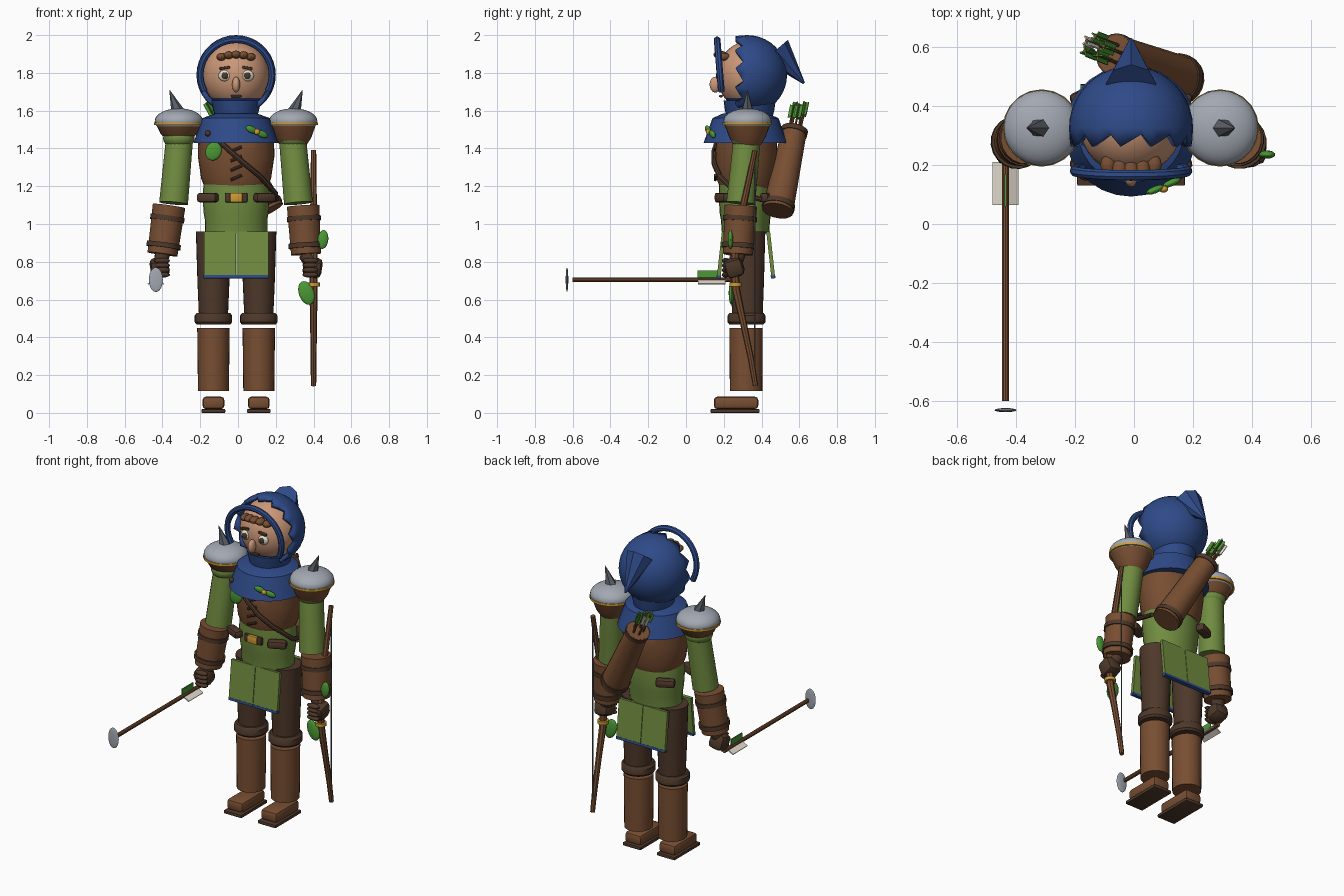
import bpy, bmesh, math
from mathutils import Vector, Matrix, Euler

if "Cube" in bpy.data.objects:
    bpy.data.objects.remove(bpy.data.objects["Cube"], do_unlink=True)

CX, CY = -0.01, 0.32          # body axis
made = []


def material(name, r, g, b):
    lin = [((c / 255 + 0.055) / 1.055) ** 2.4 for c in (r, g, b)] + [1]
    m = bpy.data.materials.new(name)
    m.use_nodes = True
    m.diffuse_color = lin
    m.node_tree.nodes["Principled BSDF"].inputs["Base Color"].default_value = lin
    return m


BLUE = material("blue cloth", 46, 74, 136)
SKIN = material("skin", 204, 152, 120)
LEATHER = material("brown leather", 120, 78, 50)
DARK = material("dark leather", 78, 56, 42)
GREEN = material("green cloth", 112, 140, 64)
LEAF = material("leaf green", 74, 152, 52)
METAL = material("pale metal", 162, 168, 178)
STEEL = material("dark steel", 92, 96, 104)
GOLD = material("gold", 208, 156, 52)
CREAM = material("cream", 228, 222, 208)


def finish(name, bm, *mats):
    bmesh.ops.recalc_face_normals(bm, faces=bm.faces)
    me = bpy.data.meshes.new(name)
    bm.to_mesh(me)
    bm.free()
    for m in mats:
        me.materials.append(m)
    ob = bpy.data.objects.new(name, me)
    bpy.context.collection.objects.link(ob)
    made.append(ob)
    return ob


def ball(name, mat, loc, size, rot=(0, 0, 0), seg=20):
    bm = bmesh.new()
    mx = Matrix.LocRotScale(Vector(loc), Euler(rot), Vector(size))
    bmesh.ops.create_uvsphere(bm, u_segments=seg, v_segments=seg // 2 + 2, radius=1, matrix=mx)
    return finish(name, bm, mat)


def box(name, mat, loc, size, rot=(0, 0, 0), bevel=0.0):
    bm = bmesh.new()
    bmesh.ops.create_cube(bm, size=1, matrix=Matrix.Diagonal((*size, 1)))
    if bevel:
        bmesh.ops.bevel(bm, geom=bm.edges[:], offset=bevel, segments=2, affect='EDGES', profile=0.5)
    bm.transform(Matrix.LocRotScale(Vector(loc), Euler(rot), None))
    return finish(name, bm, mat)


def rod(name, mat, a, b, r0, r1=None, seg=20):
    a, b = Vector(a), Vector(b)
    d = b - a
    bm = bmesh.new()
    mx = Matrix.LocRotScale((a + b) / 2, d.to_track_quat('Z', 'Y'), None)
    bmesh.ops.create_cone(bm, cap_ends=True, segments=seg, radius1=r0,
                          radius2=r0 if r1 is None else r1, depth=d.length, matrix=mx)
    return finish(name, bm, mat)


def band(name, mat, a, b, t, r, half):
    """Short ring around the axis a-b at fraction t."""
    a, b = Vector(a), Vector(b)
    c, d = a.lerp(b, t), (b - a).normalized() * half
    rod(name, mat, c - d, c + d, r)


def loft(name, mat, x, y, rings, seg=28):
    """Stack of ellipses (z, rx, ry), capped."""
    bm = bmesh.new()
    loops = []
    for z, rx, ry in rings:
        angles = [2 * math.pi * i / seg for i in range(seg)]
        loops.append([bm.verts.new((x + rx * math.cos(t), y + ry * math.sin(t), z)) for t in angles])
    for lo, hi in zip(loops, loops[1:]):
        for i in range(seg):
            j = (i + 1) % seg
            bm.faces.new((lo[i], lo[j], hi[j], hi[i]))
    bm.faces.new(loops[0])
    bm.faces.new(loops[-1])
    return finish(name, bm, mat)


def tube(name, mat, pts, r, radii=None):
    cu = bpy.data.curves.new(name, 'CURVE')
    cu.dimensions, cu.bevel_depth, cu.bevel_resolution, cu.use_fill_caps = '3D', r, 2, True
    sp = cu.splines.new('POLY')
    sp.points.add(len(pts) - 1)
    for i, p in enumerate(pts):
        sp.points[i].co = (*p, 1)
        sp.points[i].radius = radii[i] if radii else 1
    tmp = bpy.data.objects.new(name + "_path", cu)
    bm = bmesh.new()
    me = bpy.data.meshes.new_from_object(tmp)
    bm.from_mesh(me)
    bpy.data.objects.remove(tmp)
    bpy.data.meshes.remove(me)
    return finish(name, bm, mat)


# Head with the cloth-covered chin
head = ball("head", SKIN, (CX, 0.337, 1.785), (0.175, 0.172, 0.185), seg=32)
head.data.materials.append(BLUE)
for f in head.data.polygons:
    f.material_index = int(f.center.z < 1.655)
loft("chin_wrap", BLUE, CX, 0.337, [(1.56, 0.11, 0.12), (1.6, 0.12, 0.13), (1.655, 0.135, 0.138)])

# Hood: open shell with a ragged front edge
bm = bmesh.new()
bmesh.ops.create_uvsphere(bm, u_segments=36, v_segments=20, radius=0.21,
                          matrix=Matrix.Rotation(math.pi / 2, 4, 'X'))
bmesh.ops.delete(bm, geom=[v for v in bm.verts if v.co.y < -0.04], context='VERTS')
for i, v in enumerate(sorted((v for v in bm.verts if v.is_boundary), key=lambda v: math.atan2(v.co.z, v.co.x))):
    v.co.y += (-0.03, 0.012, -0.01)[i % 3]
bm.transform(Matrix.Translation((CX, 0.325, 1.79)))
hood = finish("hood", bm, BLUE)
shell = hood.modifiers.new("thickness", 'SOLIDIFY')
shell.thickness = 0.025
arc = [math.radians(-28 + 236 * i / 28) for i in range(29)]
tube("hood_rim", BLUE, [(CX + 0.19 * math.cos(t), 0.18 - 0.015 * math.sin(t), 1.79 + 0.185 * math.sin(t))
                        for t in arc], 0.018)
rod("hood_peak", BLUE, (CX, 0.475, 1.92), (CX, 0.625, 1.745), 0.085, 0.006, 8)

# Face
for s in (-1, 1):
    ex = CX + s * 0.06
    ball("eye", CREAM, (ex, 0.182, 1.785), (0.034, 0.02, 0.03))
    ball("iris", DARK, (ex, 0.166, 1.785), (0.018, 0.008, 0.018))
    box("eyebrow", DARK, (ex, 0.175, 1.826), (0.055, 0.02, 0.014), (0, s * 0.15, 0), 0.004)
ball("nose", SKIN, (CX, 0.155, 1.738), (0.021, 0.03, 0.042))
box("mouth", DARK, (CX, 0.185, 1.677), (0.056, 0.02, 0.012), bevel=0.004)
for i in range(-2, 3):
    ball("hair_lock", LEATHER, (CX + i * 0.039, 0.18 + 0.005 * i * i, 1.897 - 0.003 * i * i),
         (0.026, 0.035, 0.021), seg=12)

# Torso, tunic and shoulder cape
loft("cape", BLUE, CX, 0.315, [(1.43, 0.225, 0.222), (1.49, 0.205, 0.2), (1.56, 0.18, 0.175), (1.585, 0.11, 0.12)])
loft("jerkin", LEATHER, CX, CY, [(1.19, 0.165, 0.14), (1.24, 0.185, 0.158), (1.36, 0.203, 0.165),
                                 (1.46, 0.2, 0.16), (1.5, 0.16, 0.13)])
loft("tunic", GREEN, CX, 0.315, [(0.95, 0.165, 0.125), (1.02, 0.165, 0.13), (1.06, 0.172, 0.137),
                                 (1.15, 0.178, 0.142), (1.21, 0.172, 0.14)])
for s in (-1, 1):
    for y, turn in ((0.195, 1), (0.435, -1)):
        box("belt_piece", DARK, (CX + s * 0.15, y, 1.14), (0.115, 0.055, 0.05), (0, 0, s * turn * 0.45), 0.016)
        # Skirt panels with hems
        out = -1 if y < CY else 1
        tilt = (out * 0.11, 0, 0)
        top = 0.187 if out < 0 else 0.448
        box("skirt_panel", GREEN, (CX + s * 0.086, top, 0.843), (0.169, 0.02, 0.236), tilt)
        box("skirt_hem", BLUE, (CX + s * 0.086, top + out * 0.013, 0.72), (0.171, 0.024, 0.016), tilt)
box("buckle_plate", DARK, (CX, 0.172, 1.14), (0.12, 0.02, 0.05), bevel=0.006)
box("buckle", GOLD, (CX, 0.164, 1.14), (0.065, 0.02, 0.05), bevel=0.006)

# Chest strap, lacing, leaf charm and badge
tube("chest_strap", DARK, [(-0.1, 0.165, 1.44), (-0.04, 0.148, 1.385), (0.04, 0.15, 1.315),
                           (0.12, 0.18, 1.25), (0.2, 0.27, 1.16), (0.2, 0.4, 1.13)], 0.014)
for i in range(4):
    z = 1.395 - i * 0.05
    rod("lacing", DARK, (CX - 0.03, 0.155, z - 0.012), (CX + 0.03, 0.155, z + 0.014), 0.008, seg=8)
ball("leaf_charm", LEAF, (-0.13, 0.165, 1.385), (0.042, 0.012, 0.05), (0, 0.4, 0))
for s in (-1, 1):
    ball("badge_leaf", LEAF, (0.1 + s * 0.028, 0.128 + s * 0.012, 1.488 - s * 0.012),
         (0.035, 0.012, 0.018), (0, 0.4, 0.4), 12)
ball("badge_boss", GOLD, (0.1, 0.118, 1.488), (0.016, 0.012, 0.016), seg=12)
ball("cape_stud", DARK, (-0.16, 0.165, 1.48), (0.016, 0.014, 0.016), seg=12)

# Legs and feet
for s in (-1, 1):
    x = CX + s * 0.12
    loft("trouser_leg", DARK, x, 0.325, [(0.49, 0.076, 0.08), (0.7, 0.085, 0.088), (0.96, 0.093, 0.095)])
    loft("knee_cuff", DARK, x, CY, [(0.468, 0.09, 0.09), (0.48, 0.099, 0.1), (0.515, 0.099, 0.1), (0.53, 0.088, 0.09)])
    loft("boot_shaft", LEATHER, x, 0.318, [(0.115, 0.082, 0.086), (0.45, 0.086, 0.088)])
    box("boot_sole", DARK, (x, 0.26, 0.01), (0.125, 0.26, 0.02), bevel=0.004)
    box("boot_foot", LEATHER, (x, 0.265, 0.053), (0.115, 0.235, 0.066), bevel=0.018)

# Arms and shoulder armour
for side, s, px, drop in (("right", -1, -0.313, 0.0), ("left", 1, 0.292, 0.02)):
    a, b = (px - s * 0.005, 0.325, 1.47), (px + s * 0.028, 0.29, 1.11)
    c, d = (CX + s * 0.355, 0.29, 1.095), (CX + s * 0.39 - max(s, 0) * 0.02, 0.275, 0.84)
    rod(side + "_sleeve", GREEN, a, b, 0.072, 0.077)
    ball(side + "_shoulder", GREEN, (px, 0.32, 1.455), (0.084, 0.084, 0.06))
    rod(side + "_bracer", LEATHER, c, d, 0.087, 0.08)
    for t in (0.26, 0.82):
        band(side + "_bracer_band", DARK, c, d, t, 0.091, 0.013)
    h = Vector((CX + s * 0.405, 0.255, 0.77))
    rod(side + "_wrist", DARK, d, h, 0.04, 0.035, 12)
    box(side + "_fist", DARK, h, (0.1, 0.1, 0.1), (0.3, s * 0.15, 0), 0.028)
    for i in range(4):
        ball(side + "_finger", DARK, h + Vector((s * -0.012, -0.045, 0.036 - i * 0.025)), (0.045, 0.02, 0.015), seg=10)
    loft(side + "_armour_lining", LEATHER, px, 0.325,
         [(1.45 - drop * 2, 0.065, 0.065), (1.475 - drop, 0.095, 0.095), (1.53, 0.122, 0.122)])
    band(side + "_armour_trim", GOLD, (px, 0.325, 1.5), (px, 0.325, 1.56), 0.5, 0.131, 0.007)
    ball(side + "_armour_dome", METAL, (px, 0.325, 1.545), (0.128, 0.128, 0.067), seg=28)
    rod(side + "_armour_spike", STEEL, (px + s * 0.004, 0.325, 1.59), (px + s * 0.05, 0.325, 1.71), 0.037, 0.001, 6)

# Bow in the left hand
BX = 0.4
path = [(0.368, 0.143), (0.345, 0.28), (0.305, 0.47), (0.265, 0.65), (0.255, 0.77),
        (0.265, 0.9), (0.295, 1.06), (0.335, 1.24), (0.365, 1.39)]
tube("bow", LEATHER, [(BX, y, z) for y, z in path], 0.02, [0.7, 0.8, 0.9, 1.1, 1.1, 1.1, 0.9, 0.8, 0.7])
rod("bow_string", STEEL, (BX, 0.365, 0.15), (BX, 0.365, 1.385), 0.004, seg=6)
for z in (0.68, 0.855):
    rod("bow_ring", GOLD, (BX, 0.262, z - 0.01), (BX, 0.262, z + 0.01), 0.033)
ball("upper_bow_leaf", LEAF, (0.45, 0.235, 0.918), (0.028, 0.014, 0.05), (0, 0.1, 0))
ball("lower_bow_leaf", LEAF, (0.362, 0.24, 0.635), (0.04, 0.014, 0.065), (0, -0.35, 0))

# Arrow in the right hand
AX, AZ = -0.435, 0.705
rod("arrow_shaft", LEATHER, (AX, 0.24, AZ), (AX, -0.6, AZ), 0.0125, seg=10)
ball("arrow_head", METAL, (AX, -0.63, AZ), (0.037, 0.007, 0.065))
box("top_fin", LEAF, (AX, 0.115, AZ + 0.028), (0.007, 0.11, 0.04))
for s in (-1, 1):
    box("side_fin", CREAM, (AX + s * 0.024, 0.137, AZ - 0.013), (0.042, 0.145, 0.007), (0, s * 0.5, 0))

# Quiver with arrows
low, high = Vector((0.165, 0.485, 1.07)), Vector((-0.065, 0.575, 1.5))
rod("quiver", LEATHER, low, high, 0.083, 0.066)
band("quiver_base", DARK, low, high, 0.06, 0.087, 0.014)
band("quiver_rim", DARK, low, high, 0.97, 0.072, 0.014)
axis = (high - low).normalized()
for i in range(5):
    t = 2 * math.pi * i / 5
    start = high + Vector((0.032 * math.cos(t), 0.032 * math.sin(t), 0))
    tip = start + axis * (0.15 + 0.015 * (i % 2))
    rod("quiver_arrow", LEATHER, start - axis * 0.05, tip, 0.006, seg=8)
    for k in range(2):
        fin = box("quiver_fin", CREAM if i % 3 == 2 else LEAF, (0, 0, 0), (0.04, 0.005, 0.075))
        turn = axis.to_track_quat('Z', 'Y').to_matrix().to_4x4()
        fin.data.transform(Matrix.Translation(tip - axis * 0.04) @ turn @ Matrix.Rotation(t + k * math.pi / 2, 4, 'Z'))

# Smooth shading with sharp edges kept
bpy.ops.object.select_all(action='DESELECT')
for ob in made:
    ob.select_set(True)
bpy.context.view_layer.objects.active = made[0]
bpy.ops.object.shade_smooth_by_angle(angle=math.radians(35))
